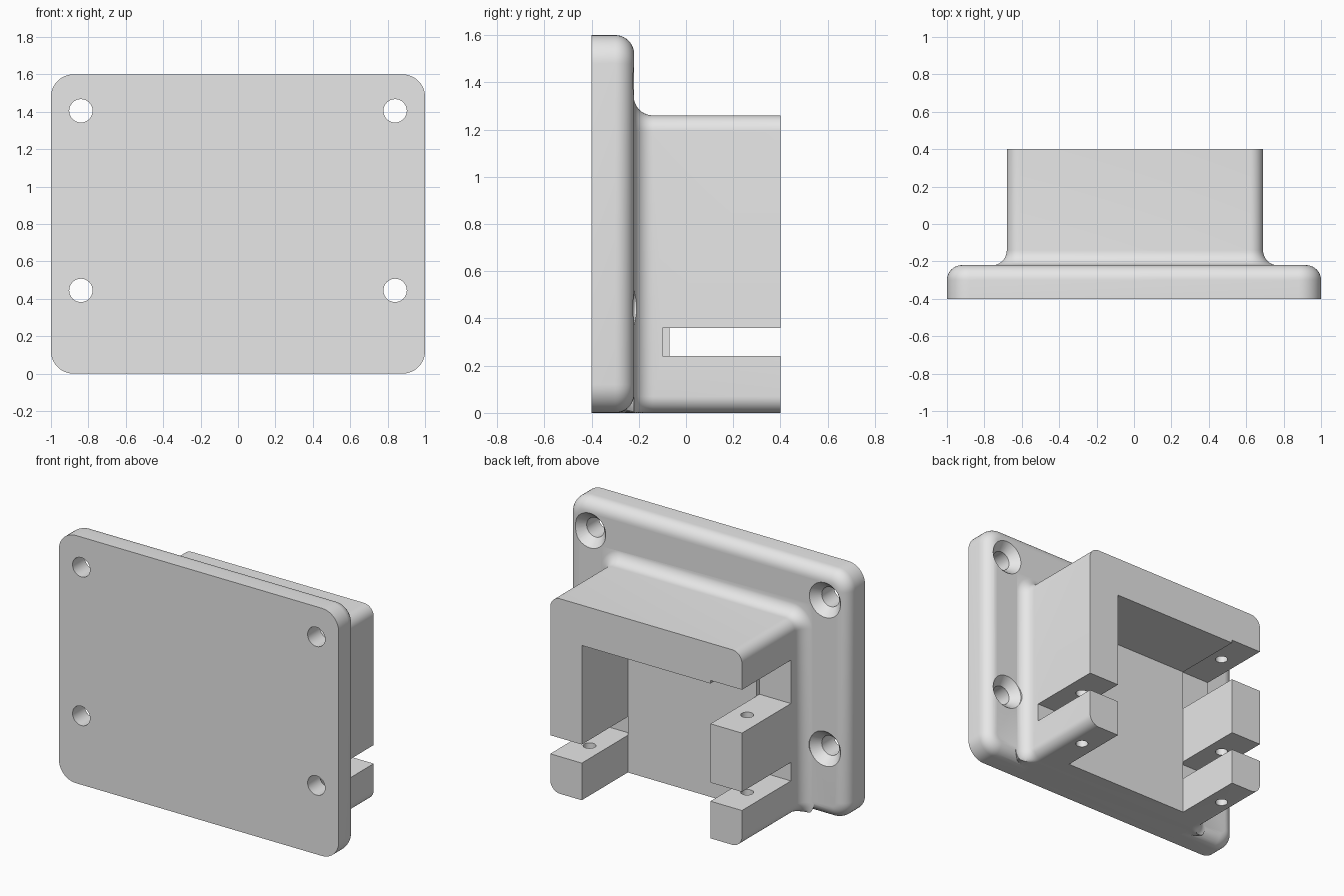
import bpy
import bmesh
from math import sin, cos, pi, radians

cube = bpy.data.objects.get("Cube")
if cube:
    bpy.data.objects.remove(cube, do_unlink=True)

grey = bpy.data.materials.new("light_grey")
grey.use_nodes = True
grey.diffuse_color = (0.8, 0.8, 0.8, 1)
grey.node_tree.nodes["Principled BSDF"].inputs["Base Color"].default_value = (0.8, 0.8, 0.8, 1)


def loft(name, rings):
    """Closed solid through rings of equal length; each ring is (y, [(x, z), ...])."""
    bm = bmesh.new()
    loops = [[bm.verts.new((x, y, z)) for x, z in pts] for y, pts in rings]
    n = len(loops[0])
    for a, b in zip(loops, loops[1:]):
        for i in range(n):
            j = (i + 1) % n
            bm.faces.new((a[i], a[j], b[j], b[i]))
    bm.faces.new(loops[0])
    bm.faces.new(loops[-1])
    bmesh.ops.recalc_face_normals(bm, faces=bm.faces)
    return to_object(name, bm)


def to_object(name, bm):
    mesh = bpy.data.meshes.new(name)
    bm.to_mesh(mesh)
    bm.free()
    mesh.materials.append(grey)
    obj = bpy.data.objects.new(name, mesh)
    bpy.context.collection.objects.link(obj)
    return obj


def rounded_rect(x0, x1, z0, z1, r, offset=0, fade_bottom=False, steps=10):
    """Rounded rectangle grown by offset; the growth can fade out along the bottom."""
    corners = [(x1 - r, z1 - r), (x0 + r, z1 - r), (x0 + r, z0 + r), (x1 - r, z0 + r)]
    pts = []
    for q, (cx, cz) in enumerate(corners):
        for s in range(steps + 1):
            a = (q + s / steps) * pi / 2
            grow = offset * abs(cos(a)) if fade_bottom and q > 1 else offset
            z = cz + (r + grow) * sin(a)
            pts.append((cx + (r + grow) * cos(a), max(z, z0)))
    return pts


def circle(cx, cz, r, n=40):
    return [(cx + r * cos(2 * pi * i / n), cz + r * sin(2 * pi * i / n)) for i in range(n)]


def box(name, x0, x1, y0, y1, z0, z1):
    rect = [(x0, z0), (x1, z0), (x1, z1), (x0, z1)]
    return loft(name, [(y0, rect), (y1, rect)])


def pin(name, x, y, z0, z1, r=0.038):
    bm = bmesh.new()
    bmesh.ops.create_cone(bm, cap_ends=True, segments=32, radius1=r, radius2=r, depth=z1 - z0)
    bmesh.ops.translate(bm, verts=bm.verts, vec=(x, y, (z0 + z1) / 2))
    return to_object(name, bm)


def combine(target, other, operation):
    mod = target.modifiers.new(operation.lower(), 'BOOLEAN')
    mod.operation = operation
    mod.solver = 'EXACT'
    mod.object = other
    bpy.context.view_layer.objects.active = target
    bpy.ops.object.modifier_apply(modifier=mod.name)
    bpy.data.objects.remove(other, do_unlink=True)


R = 0.08            # edge round and fillet radius
BACK = -0.22        # back surface of the plate
angles = [i * pi / 20 for i in range(11)]

# Mounting plate with a rounded back rim
plate_rect = (-1, 1, 0, 1.6, 0.12)
rings = [(-0.4, rounded_rect(*plate_rect))]
rings += [(BACK - R + R * sin(t), rounded_rect(*plate_rect, offset=R * (cos(t) - 1)))
          for t in angles]
bracket = loft("wall_bracket", rings)

# Housing with a concave fillet where it meets the plate
house_rect = (-0.68, 0.69, 0, 1.26, 0.07)
rings = [(-0.35, rounded_rect(*house_rect))]
rings += [(BACK + R - (R + 0.001) * cos(t),
           rounded_rect(*house_rect, offset=R * (1 - sin(t)), fade_bottom=True))
          for t in angles]
rings.append((0.4, rounded_rect(*house_rect)))
combine(bracket, loft("housing", rings), 'UNION')

# Pocket open to the back and bottom, and slots through the side walls
IN_L, IN_R = 0.465, -0.455
cutters = [
    box("pocket", IN_R, IN_L, -0.07, 0.5, -0.1, 1.0),
    box("left_slot", IN_L, 0.8, -0.1, 0.5, 0.24, 0.36),
    box("right_low_slot", -0.8, IN_R, -0.1, 0.5, 0.24, 0.36),
    box("right_high_slot", -0.8, IN_R, -0.1, 0.5, 0.74, 1.02),
    pin("left_pin_hole", 0.567, 0.175, -0.1, 0.5),
    pin("right_pin_hole", -0.56, 0.175, -0.1, 1.14),
]

# Countersunk screw holes
for x in (-0.84, 0.84):
    for z in (0.445, 1.405):
        profile = [(-0.5, 0.0625), (-0.275, 0.0625), (BACK, 0.112), (-0.1, 0.112)]
        cutters.append(loft("screw_hole", [(y, circle(x, z, r)) for y, r in profile]))

for cutter in cutters:
    combine(bracket, cutter, 'DIFFERENCE')

# Smooth rounds, sharp edges
bpy.ops.object.select_all(action='DESELECT')
bracket.select_set(True)
bpy.context.view_layer.objects.active = bracket
bpy.ops.object.shade_smooth_by_angle(angle=radians(30))
